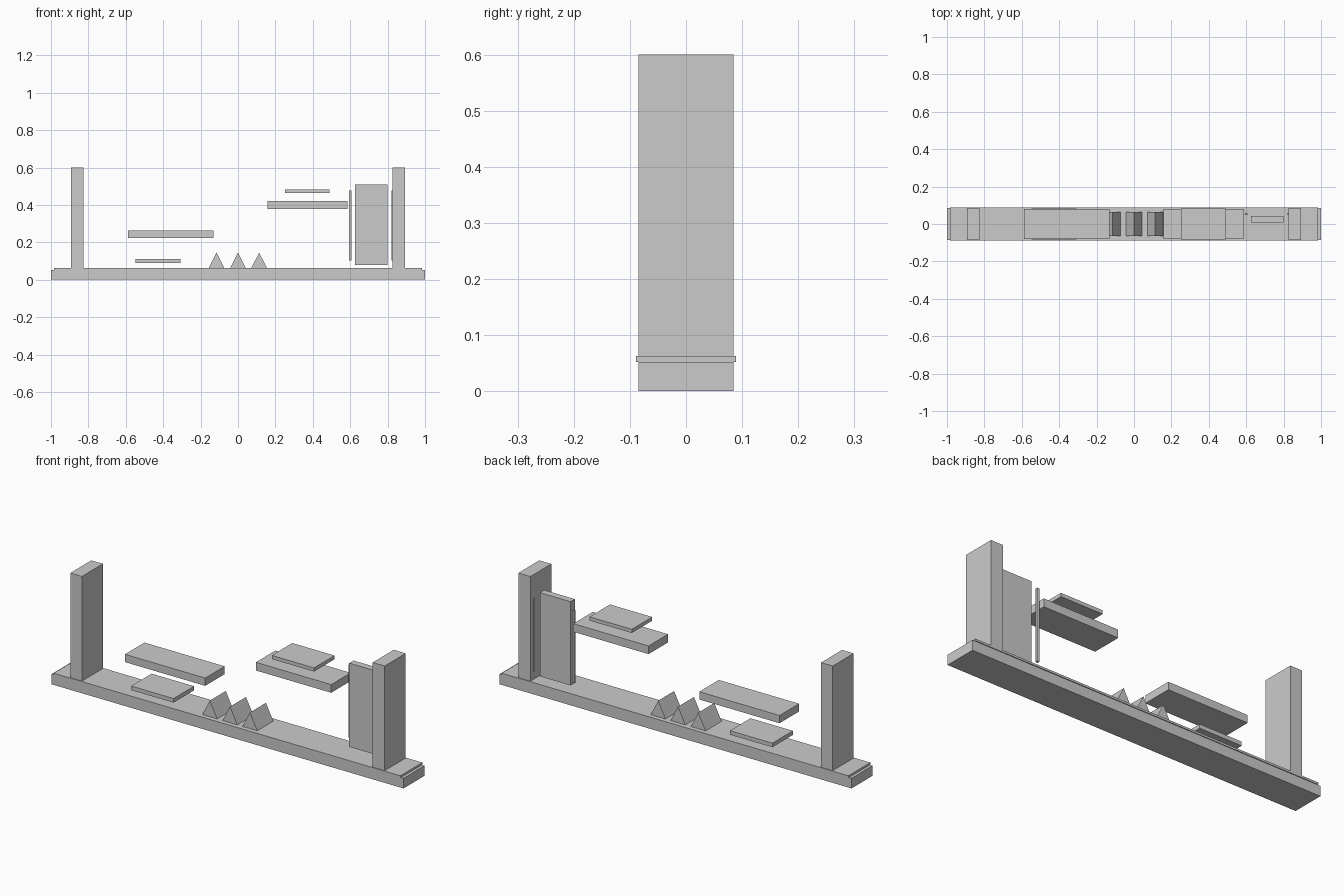
import bpy

if "Cube" in bpy.data.objects:
    bpy.data.objects.remove(bpy.data.objects["Cube"])


def prism(name, profile, y0, y1):
    """Extrude an x-z profile (counter-clockwise from the front) from y0 to y1."""
    n = len(profile)
    verts = [(x, y, z) for y in (y0, y1) for x, z in profile]
    faces = [tuple(range(n)), tuple(range(2 * n - 1, n - 1, -1))]
    faces += [(i, i + n, (i + 1) % n + n, (i + 1) % n) for i in range(n)]
    mesh = bpy.data.meshes.new(name)
    mesh.from_pydata(verts, [], faces)
    obj = bpy.data.objects.new(name, mesh)
    bpy.context.collection.objects.link(obj)
    return obj


def box(name, x0, x1, z0, z1, y0, y1):
    return prism(name, [(x0, z0), (x1, z0), (x1, z1), (x0, z1)], y0, y1)


# Ground slab with its slightly overhanging top layer
box("ground_base", -1, 1, 0, 0.052, -0.085, 0.085)
box("ground_top", -0.985, 0.985, 0.052, 0.0625, -0.089, 0.089)

# End walls
box("left_wall", -0.893, -0.827, 0.052, 0.6, -0.085, 0.085)
box("right_wall", 0.825, 0.893, 0.052, 0.6, -0.085, 0.085)

# Floating platforms, each with a thin slab
box("left_platform", -0.587, -0.131, 0.222, 0.262, -0.079, 0.079)
box("left_slab", -0.549, -0.308, 0.09, 0.111, -0.083, 0.083)
box("right_platform", 0.157, 0.585, 0.378, 0.42, -0.079, 0.079)
box("right_slab", 0.25, 0.49, 0.463, 0.482, -0.083, 0.083)

# Row of wedge spikes
for i, x in enumerate((-0.115, 0, 0.113)):
    prism(f"spike_{i + 1}", [(x - 0.042, 0.0625), (x + 0.042, 0.0625), (x, 0.145)],
          -0.065, 0.065)

# Door panel with a thin rod on each side
box("door_panel", 0.626, 0.8, 0.078, 0.508, 0.008, 0.043)
for side, x in (("left", 0.6), ("right", 0.828)):
    box(f"door_rod_{side}", x - 0.006, x + 0.006, 0.103, 0.476, 0.047, 0.059)
